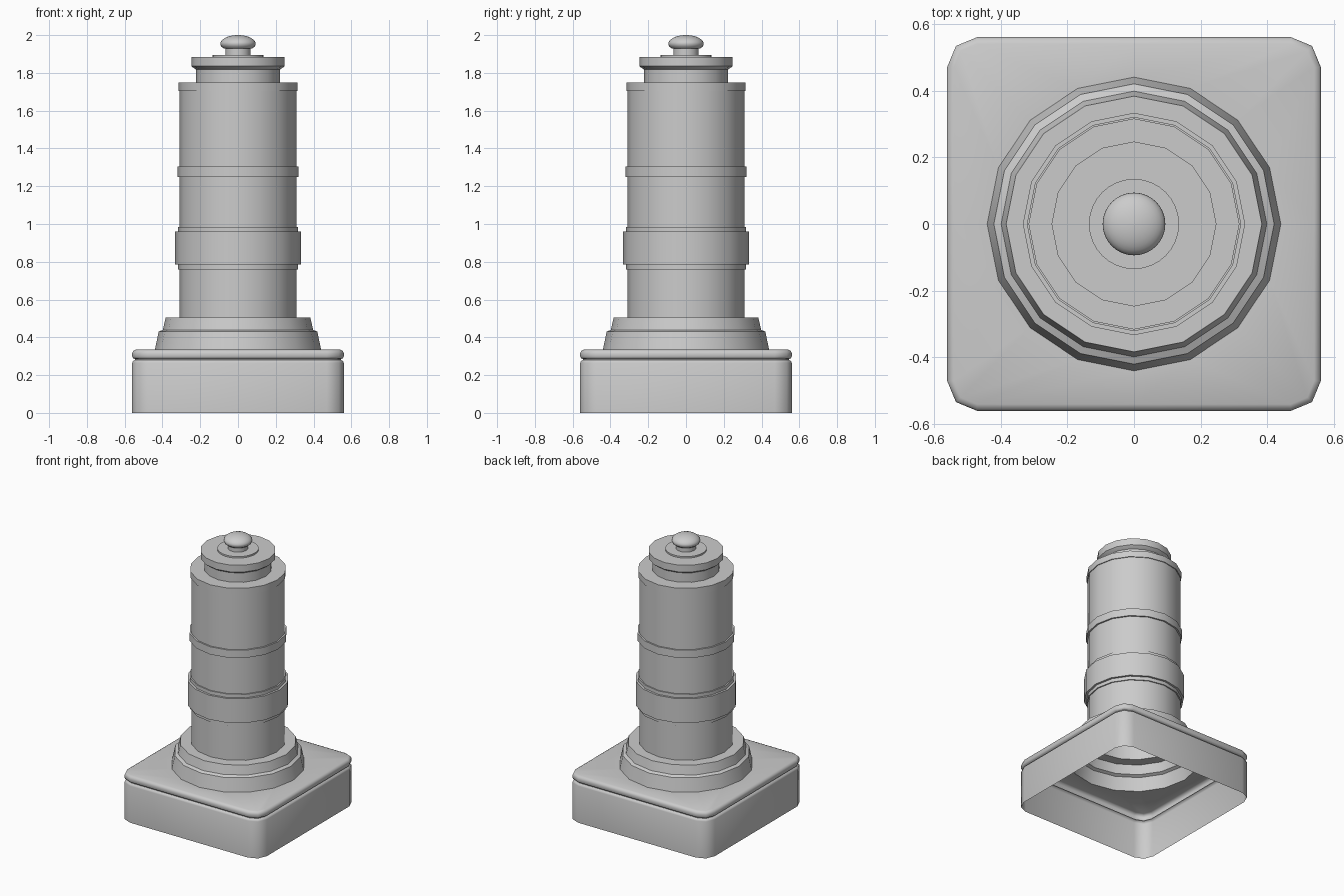
import bpy, bmesh, math

if "Cube" in bpy.data.objects:
    bpy.data.objects.remove(bpy.data.objects["Cube"])


def circle(r, z, n=16):
    return [(r * math.cos(2 * math.pi * i / n), r * math.sin(2 * math.pi * i / n), z)
            for i in range(n)]


def rounded_square(s, z):
    # 16 points: edge middle plus a two-segment corner, turned four times
    r = 0.09 - (0.56 - s)
    m = s - r + r * math.sqrt(0.5)
    side = [(s, 0), (s, s - r), (m, m), (s - r, s)]
    pts = []
    for _ in range(4):
        pts += [(x, y, z) for x, y in side]
        side = [(-y, x) for x, y in side]
    return pts


def loft(name, rings, angle, cap=False):
    bm = bmesh.new()
    loops = [[bm.verts.new(p) for p in ring] for ring in rings]
    n = len(loops[0])
    for a, b in zip(loops, loops[1:]):
        for i in range(n):
            j = (i + 1) % n
            bm.faces.new((a[i], a[j], b[j], b[i]))
    if cap:
        bm.faces.new(loops[-1])
    mesh = bpy.data.meshes.new(name)
    bm.to_mesh(mesh)
    bm.free()
    obj = bpy.data.objects.new(name, mesh)
    bpy.context.collection.objects.link(obj)
    bpy.ops.object.select_all(action='DESELECT')
    obj.select_set(True)
    bpy.context.view_layer.objects.active = obj
    bpy.ops.object.shade_smooth_by_angle(angle=math.radians(angle))
    return obj


def lathe(name, profile, n=16, cap=True):
    return loft(name, [circle(r, z, n) for r, z in profile], 32, cap)


# Hollow square plinth with a groove and a rounded top slab, open under the column
plinth = [(0.56, 0), (0.56, 0.265), (0.556, 0.275), (0.545, 0.281), (0.545, 0.285),
          (0.555, 0.289), (0.56, 0.298), (0.56, 0.316), (0.555, 0.328), (0.54, 0.335)]
loft("plinth", [rounded_square(s, z) for s, z in plinth] + [circle(0.44, 0.335)], 50)

# Stepped skirt, banded column and cap disc as one open shell
lathe("column", [
    (0.44, 0.335), (0.42, 0.43), (0.398, 0.44), (0.383, 0.505), (0.31, 0.505),
    (0.31, 0.76), (0.318, 0.76), (0.318, 0.785), (0.333, 0.785), (0.333, 0.96),
    (0.318, 0.96), (0.318, 0.985), (0.31, 0.985), (0.31, 1.25), (0.321, 1.25),
    (0.321, 1.305), (0.31, 1.305), (0.31, 1.705), (0.316, 1.705), (0.316, 1.75),
    (0.222, 1.75), (0.222, 1.818), (0.235, 1.826), (0.247, 1.836), (0.247, 1.885)])

# Washer and stem under the knob
lathe("knob_base", [(0.135, 1.885), (0.135, 1.896), (0.066, 1.896), (0.066, 1.932)], 32)

# Domed finial knob
dome = [(0.094 * math.cos(math.radians(a)), 1.953 + 0.047 * math.sin(math.radians(a)))
        for a in range(0, 90, 11)]
lathe("knob", [(0.05, 1.928), (0.076, 1.93), (0.089, 1.94)] + dome + [(0.001, 2.0)], 32)
